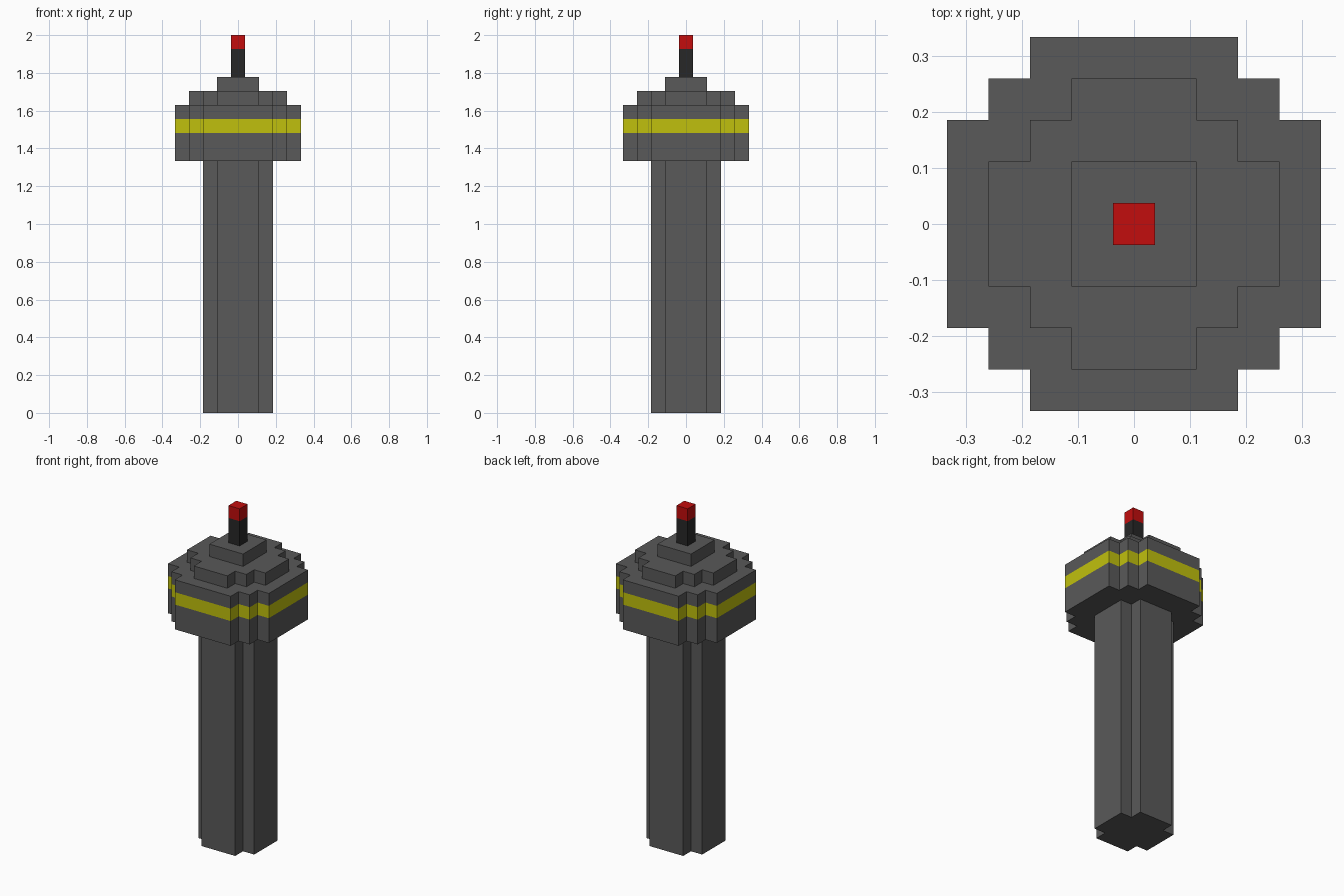
import bpy, bmesh

# Remove the default object
cube = bpy.data.objects.get("Cube")
if cube:
    bpy.data.objects.remove(cube, do_unlink=True)

U = 2 / 27  # block size: the tower is 27 blocks tall


def material(name, rgb):
    m = bpy.data.materials.new(name)
    m.use_nodes = True
    m.diffuse_color = (*rgb, 1)
    m.node_tree.nodes["Principled BSDF"].inputs["Base Color"].default_value = (*rgb, 1)
    return m


GREY = material("concrete grey", (0.1, 0.1, 0.1))
YELLOW = material("window yellow", (0.53, 0.53, 0.004))
DARK = material("mast dark grey", (0.02, 0.02, 0.02))
RED = material("beacon red", (0.54, 0.004, 0.004))


def stepped_outline(half, steps):
    """Square of the given half width whose corners are cut into block steps."""
    corner = [(half, half - steps)]
    for i in range(1, steps + 1):
        y = half - steps + i
        corner += [(half - i, y - 1), (half - i, y)]
    outline = []
    for _ in range(4):
        outline += corner
        corner = [(-y, x) for x, y in corner]  # quarter turn
    return outline


def tier(name, half, steps, levels, mats, bottom=False, top=True):
    """Stack of wall bands between the levels, one material per band."""
    bm = bmesh.new()
    outline = stepped_outline(half, steps)
    rings = [[bm.verts.new((x * U, y * U, z * U)) for x, y in outline] for z in levels]
    n = len(outline)
    slots = list(dict.fromkeys(mats))
    for lower, upper, mat in zip(rings, rings[1:], mats):
        for i in range(n):
            j = (i + 1) % n
            face = bm.faces.new((lower[i], lower[j], upper[j], upper[i]))
            face.material_index = slots.index(mat)
    if bottom:
        bm.faces.new(rings[0][::-1]).material_index = slots.index(mats[0])
    if top:
        bm.faces.new(rings[-1]).material_index = slots.index(mats[-1])
    mesh = bpy.data.meshes.new(name)
    bm.to_mesh(mesh)
    bm.free()
    for m in slots:
        mesh.materials.append(m)
    obj = bpy.data.objects.new(name, mesh)
    bpy.context.collection.objects.link(obj)
    return obj


# Tall shaft with notched corners
tier("shaft", 2.5, 1, (0, 18), [GREY], bottom=True, top=False)
# Wide cabin with a band of lit windows
tier("cabin", 4.5, 2, (18, 20, 21, 22), [GREY, YELLOW, GREY], bottom=True)
# Stepped roof
tier("roof_lower", 3.5, 2, (22, 23), [GREY])
tier("roof_upper", 1.5, 0, (23, 24), [GREY])
# Mast and warning light
tier("mast", 0.5, 0, (24, 26), [DARK], top=False)
tier("beacon", 0.5, 0, (26, 27), [RED])
